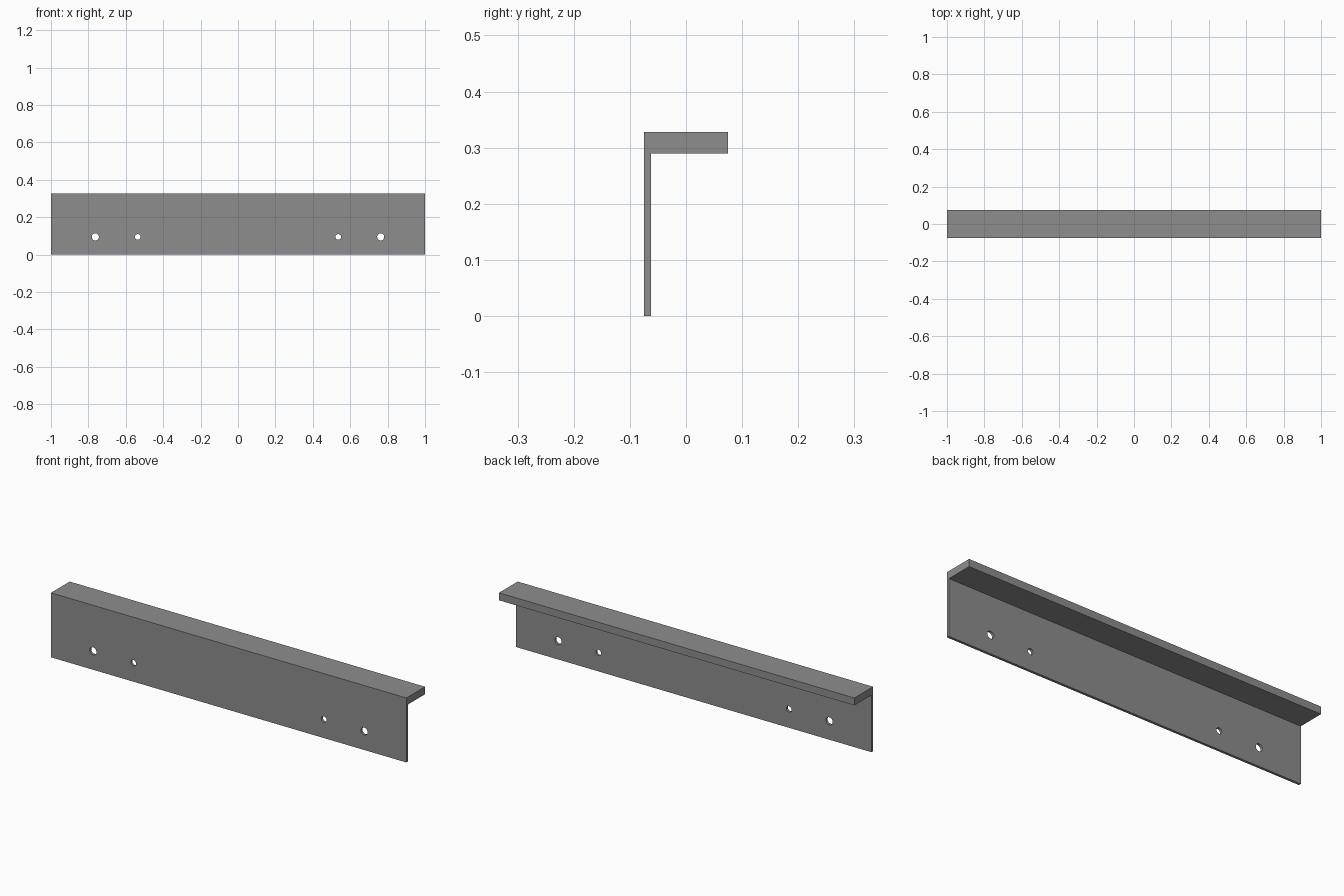
import bpy, bmesh, math
from mathutils import Matrix

if "Cube" in bpy.data.objects:
    bpy.data.objects.remove(bpy.data.objects["Cube"])

grey = bpy.data.materials.new("plain grey")
grey.diffuse_color = (0.27, 0.27, 0.27, 1)
grey.use_nodes = True
grey.node_tree.nodes["Principled BSDF"].inputs["Base Color"].default_value = grey.diffuse_color


def make_object(name, bm):
    mesh = bpy.data.meshes.new(name)
    bmesh.ops.recalc_face_normals(bm, faces=bm.faces)
    bm.to_mesh(mesh)
    bm.free()
    mesh.materials.append(grey)
    obj = bpy.data.objects.new(name, mesh)
    bpy.context.scene.collection.objects.link(obj)
    return obj


# Angle bracket: thin front plate with a thick top flange, extruded along x
profile = [(-0.075, 0), (-0.062, 0), (-0.062, 0.29), (0.075, 0.29),
           (0.075, 0.328), (-0.075, 0.328)]
bm = bmesh.new()
end = bm.faces.new([bm.verts.new((-1, y, z)) for y, z in profile])
side = bmesh.ops.extrude_face_region(bm, geom=[end])["geom"]
bmesh.ops.translate(bm, vec=(2, 0, 0),
                    verts=[v for v in side if isinstance(v, bmesh.types.BMVert)])
bracket = make_object("angle_bracket", bm)

# Mounting holes: a large outer and a small inner one, mirrored in x
bm = bmesh.new()
for x, radius in ((0.763, 0.019), (0.536, 0.015)):
    for sign in (-1, 1):
        place = Matrix.Translation((sign * x, -0.068, 0.095)) @ Matrix.Rotation(math.pi / 2, 4, 'X')
        bmesh.ops.create_cone(bm, cap_ends=True, segments=32, radius1=radius,
                              radius2=radius, depth=0.06, matrix=place)
cutter = make_object("hole_cutter", bm)
cutter.hide_render = True
cutter.hide_set(True)

cut = bracket.modifiers.new("mounting holes", 'BOOLEAN')
cut.operation = 'DIFFERENCE'
cut.solver = 'EXACT'
cut.object = cutter

# Apply the cut, discard the helper, and smooth the hole walls
bpy.context.view_layer.objects.active = bracket
bracket.select_set(True)
bpy.ops.object.modifier_apply(modifier=cut.name)
bpy.data.objects.remove(cutter)
bpy.ops.object.shade_smooth_by_angle(angle=math.radians(30))
